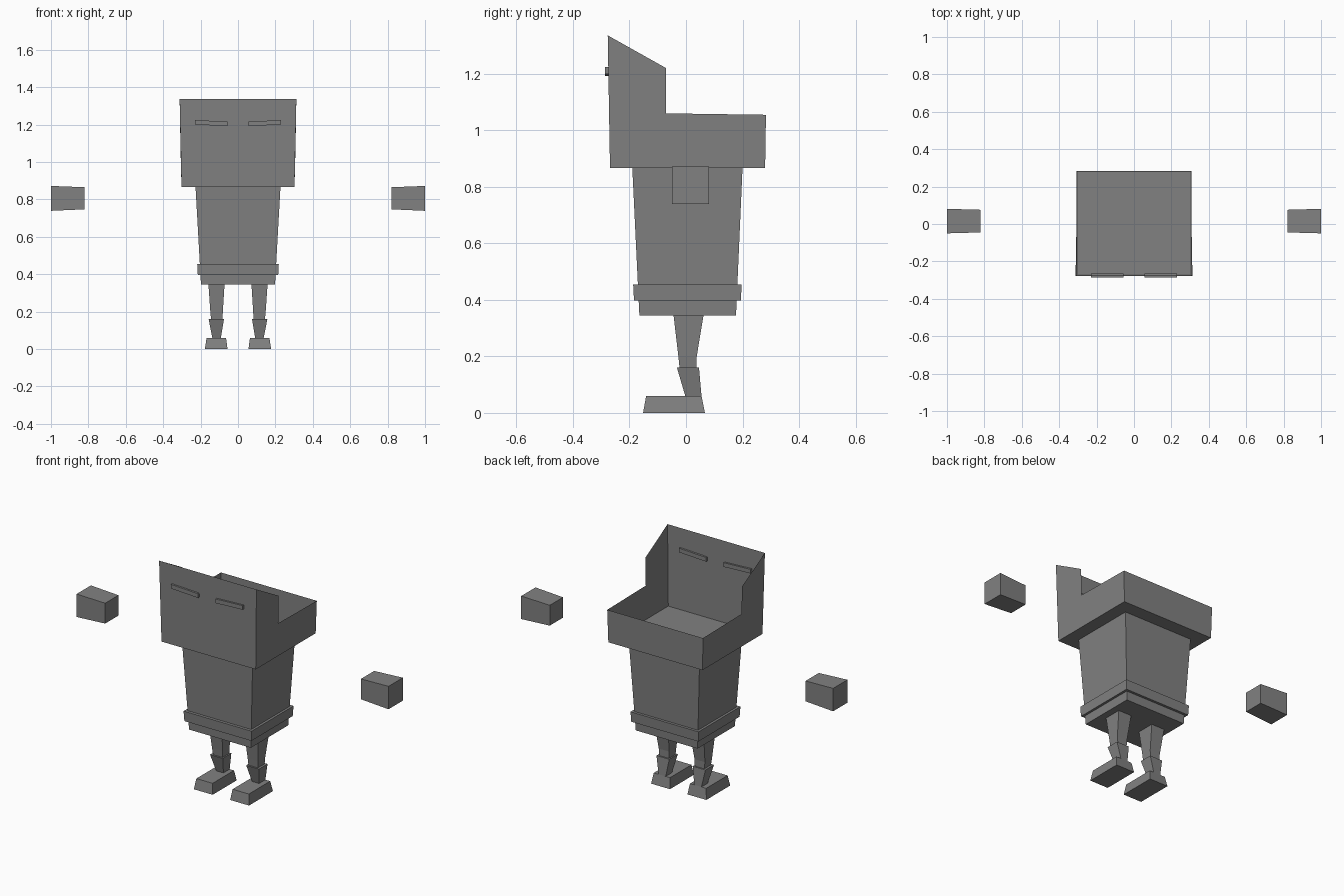
import bpy

if "Cube" in bpy.data.objects:
    bpy.data.objects.remove(bpy.data.objects["Cube"])

grey = bpy.data.materials.new("mid grey")
grey.diffuse_color = (0.22, 0.22, 0.22, 1)
grey.use_nodes = True
grey.node_tree.nodes["Principled BSDF"].inputs["Base Color"].default_value = grey.diffuse_color


def make(name, verts, faces):
    mesh = bpy.data.meshes.new(name)
    mesh.from_pydata(verts, [], faces)
    mesh.materials.append(grey)
    obj = bpy.data.objects.new(name, mesh)
    bpy.context.collection.objects.link(obj)
    return obj


def loft(name, sections):
    """Closed box column from rectangles (z, x0, x1, y0, y1), bottom to top."""
    verts, faces = [], []
    for z, x0, x1, y0, y1 in sections:
        verts += [(x0, y0, z), (x1, y0, z), (x1, y1, z), (x0, y1, z)]
    for k in range(len(sections) - 1):
        a = 4 * k
        for i in range(4):
            j = (i + 1) % 4
            faces.append((a + i, a + j, a + j + 4, a + i + 4))
    n = len(verts)
    faces += [(3, 2, 1, 0), (n - 4, n - 3, n - 2, n - 1)]
    return make(name, verts, faces)


def mirrored(obj, name):
    """Copy across x = 0 with the faces turned outward again."""
    verts = [(-v.co.x, v.co.y, v.co.z) for v in obj.data.vertices]
    faces = [tuple(reversed(p.vertices)) for p in obj.data.polygons]
    return make(name, verts, faces)


# Open-topped head: thin side walls, front, back and floor
side = [(-0.269, 0.867, 0.302), (0.28, 0.867, 0.302), (0.283, 1.055, 0.307),
        (-0.07, 1.06, 0.307), (-0.07, 1.22, 0.31), (-0.277, 1.336, 0.312)]
head_verts = [(s * w, y, z) for s in (1, -1) for y, z, w in side]
make("head", head_verts, [
    (0, 1, 2, 3, 4, 5), (11, 10, 9, 8, 7, 6),   # sides
    (6, 0, 5, 11), (1, 7, 8, 2), (6, 7, 1, 0),  # front, back, floor
])

# Tapered body and belt
loft("body", [(0.345, -0.198, 0.198, -0.165, 0.177),
              (0.866, -0.227, 0.227, -0.19, 0.2)])
loft("belt", [(0.397, -0.215, 0.215, -0.184, 0.194),
              (0.455, -0.218, 0.218, -0.187, 0.197)])

# Legs, feet, hands and slanted eyes, each built on the right and mirrored
parts = [
    loft("right_upper_leg", [(0.16, 0.083, 0.144, -0.023, 0.038),
                             (0.2, 0.081, 0.148, -0.027, 0.038),
                             (0.345, 0.072, 0.158, -0.044, 0.062)]),
    loft("right_lower_leg", [(0.058, 0.092, 0.137, -0.002, 0.055),
                             (0.16, 0.075, 0.157, -0.032, 0.046)]),
    loft("right_foot", [(0, 0.056, 0.177, -0.152, 0.067),
                        (0.06, 0.064, 0.168, -0.141, 0.055)]),
]

hand = [(x, y, z) for x, y0, y1, z0, z1 in
        ((0.82, -0.045, 0.076, 0.747, 0.865), (1.0, -0.05, 0.081, 0.739, 0.872))
        for y, z in ((y0, z0), (y1, z0), (y1, z1), (y0, z1))]
box = [(3, 2, 1, 0), (4, 5, 6, 7), (0, 1, 5, 4),
       (1, 2, 6, 5), (2, 3, 7, 6), (3, 0, 4, 7)]
parts.append(make("right_hand", hand, box))

eye = [(x, y, z) for x, z0, z1 in ((0.056, 1.192, 1.216), (0.23, 1.2, 1.224))
       for y, z in ((-0.286, z0), (-0.264, z0), (-0.264, z1), (-0.286, z1))]
parts.append(make("right_eye", eye, box))

for part in parts:
    mirrored(part, part.name.replace("right", "left"))
